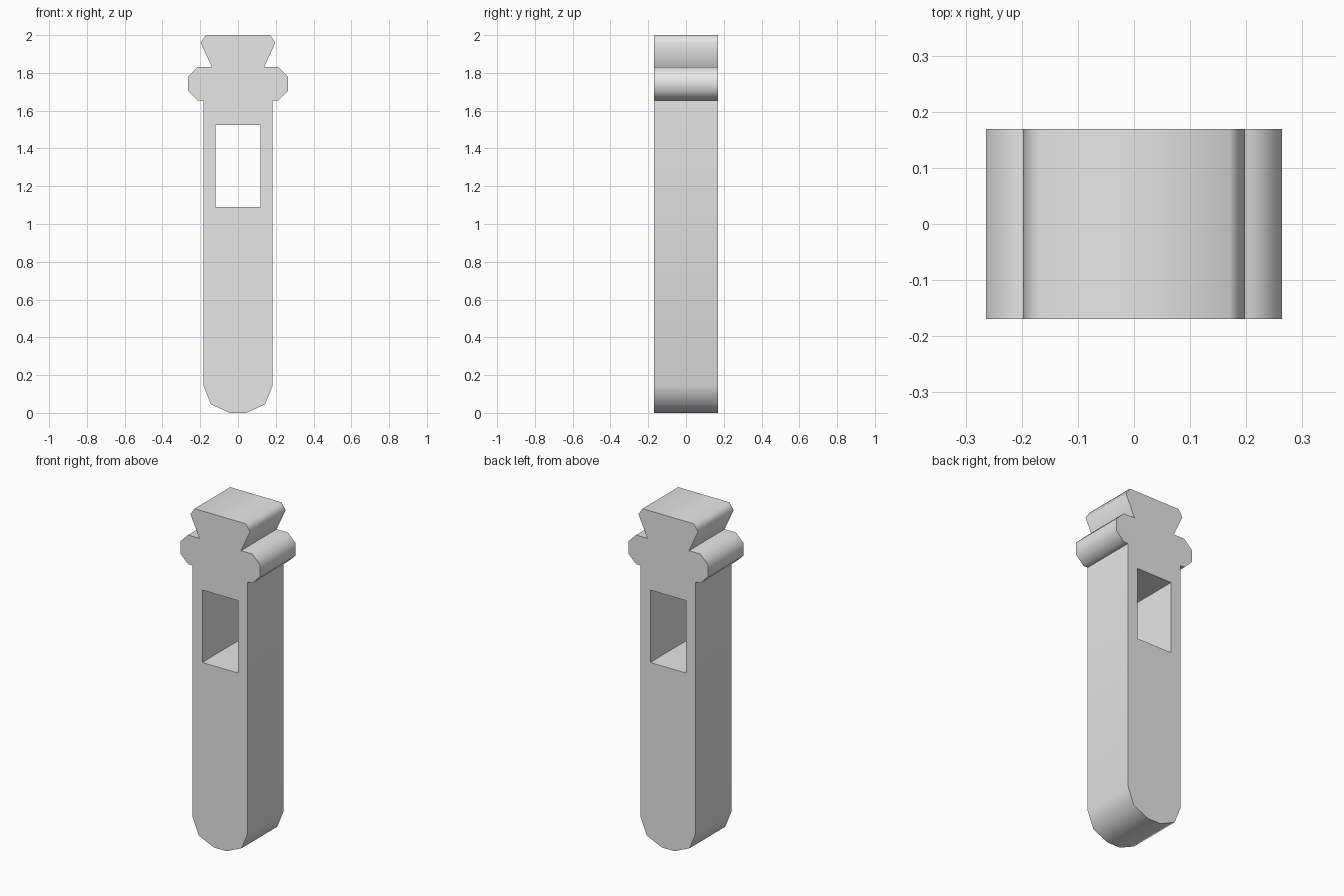
import bpy
import bmesh
import math

cube = bpy.data.objects.get("Cube")
if cube:
    bpy.data.objects.remove(cube, do_unlink=True)

HALF_DEPTH = 0.169

# Right half of the outline, from the rounded foot up to the flared head
half = [(0.043, 0), (0.143, 0.045), (0.183, 0.145), (0.183, 1.655),
        (0.213, 1.655), (0.264, 1.705), (0.264, 1.78), (0.213, 1.83),
        (0.138, 1.83), (0.198, 1.96), (0.17, 2.0)]
outline = half + [(-x, z) for x, z in reversed(half)]

# Rectangular window through the shaft
window = [(-0.119, 1.09), (0.119, 1.09), (0.119, 1.525), (-0.119, 1.525)]


def add_loop(bm, points, y):
    """Closed ring of vertices and edges in the plane at depth y."""
    verts = [bm.verts.new((x, y, z)) for x, z in points]
    edges = [bm.edges.new((a, b)) for a, b in zip(verts, verts[1:] + verts[:1])]
    return verts, edges


bm = bmesh.new()
rings = []
# Front and back caps, each with the window left open
for y in (-HALF_DEPTH, HALF_DEPTH):
    loops = [add_loop(bm, pts, y) for pts in (outline, window)]
    rings.append([verts for verts, _ in loops])
    bmesh.ops.triangle_fill(bm, use_beauty=True, normal=(0, 1, 0),
                            edges=[e for _, edges in loops for e in edges])

# Side walls around the outline and inside the window
for front, back in zip(*rings):
    for i in range(len(front)):
        j = (i + 1) % len(front)
        bm.faces.new((front[i], front[j], back[j], back[i]))
bmesh.ops.recalc_face_normals(bm, faces=bm.faces[:])

mesh = bpy.data.meshes.new("notched_peg")
bm.to_mesh(mesh)
bm.free()
peg = bpy.data.objects.new("notched_peg", mesh)
bpy.context.collection.objects.link(peg)

# Plain grey material
grey = bpy.data.materials.new("light_grey")
grey.use_nodes = True
colour = (0.8, 0.8, 0.8, 1)
grey.diffuse_color = colour
grey.node_tree.nodes["Principled BSDF"].inputs["Base Color"].default_value = colour
mesh.materials.append(grey)

# Soft shading over the chamfers, crisp caps and notches
bpy.ops.object.select_all(action='DESELECT')
peg.select_set(True)
bpy.context.view_layer.objects.active = peg
bpy.ops.object.shade_smooth_by_angle(angle=math.radians(70))
